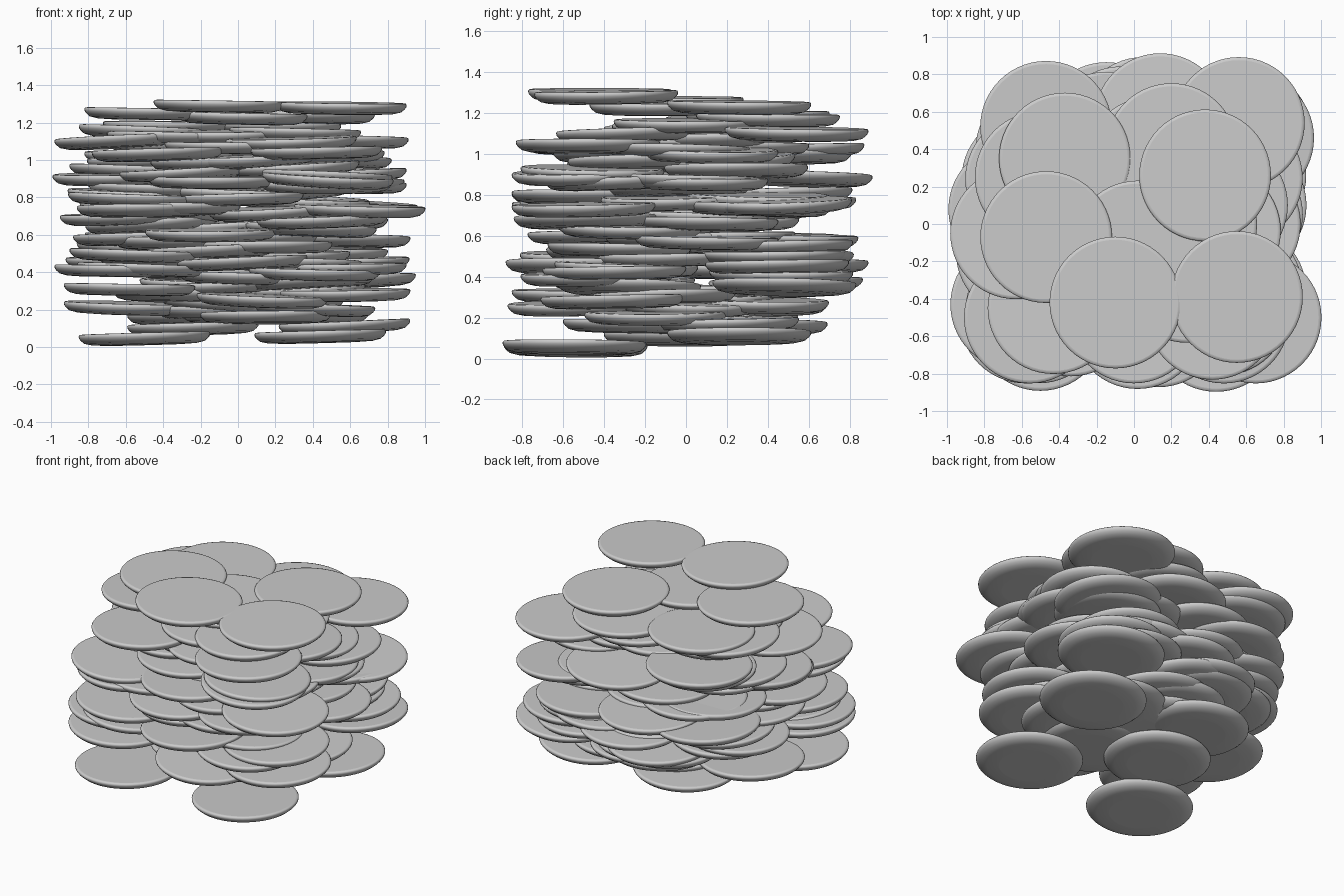
import bpy, bmesh, math, random

if "Cube" in bpy.data.objects:
    bpy.data.objects.remove(bpy.data.objects["Cube"])

random.seed(11)

# Disc half-profile (radius, height): shallow domed underside, thin rim, flat top
PROFILE = [(0.20, -0.036), (0.28, -0.032), (0.322, -0.022), (0.341, -0.006),
           (0.350, 0.006), (0.352, 0.018), (0.347, 0.025), (0.335, 0.027)]
SEGMENTS = 56


def make_disc_mesh():
    bm = bmesh.new()
    rings = []
    for r, z in PROFILE:
        rings.append([bm.verts.new((r * math.cos(2 * math.pi * i / SEGMENTS),
                                    r * math.sin(2 * math.pi * i / SEGMENTS), z))
                      for i in range(SEGMENTS)])
    for lower, upper in zip(rings, rings[1:]):
        for i in range(SEGMENTS):
            j = (i + 1) % SEGMENTS
            bm.faces.new((lower[i], lower[j], upper[j], upper[i]))
    bm.faces.new(rings[0][::-1])
    bm.faces.new(rings[-1])
    for f in bm.faces:
        f.smooth = len(f.verts) == 4
    mesh = bpy.data.meshes.new("disc")
    bm.to_mesh(mesh)
    bm.free()
    return mesh


disc_mesh = make_disc_mesh()


def add_disc(name, x, y, z, tilt_x, tilt_y):
    ob = bpy.data.objects.new(name, disc_mesh)
    ob.location = (x, y, z)
    ob.rotation_euler = (math.radians(tilt_x), math.radians(tilt_y), 0)
    bpy.context.collection.objects.link(ob)
    return ob


# Top discs, lying nearly flat
top_discs = [(-.10, -.42, 1.29), (.55, -.39, 1.28), (-.47, -.07, 1.25),
             (.38, .26, 1.23), (.02, -.12, 1.225), (.20, .40, 1.17),
             (.56, .54, 1.10), (-.37, .35, 1.18)]
# Discs visible around the outside of the pile
outer_discs = [(.61, .46, .75), (.45, .43, .50), (.60, .48, .35), (.57, .26, .11),
               (-.43, -.45, 1.03), (-.51, -.50, .73), (-.55, -.46, .49),
               (-.63, -.43, .41), (-.58, -.50, .31), (.42, -.48, 1.04),
               (.48, -.50, .89), (.65, -.50, .73), (.00, -.50, .79),
               (.02, -.53, .45), (.55, -.35, .42), (.57, -.36, .28),
               (.13, -.52, .25), (.14, .56, .88), (-.47, .52, 1.02),
               (-.64, .08, .90), (-.07, .49, .58), (-.57, .24, .46),
               (.05, .54, .46), (-.58, .08, .21), (-.24, .34, .16),
               (-.63, -.05, 1.10), (-.60, -.15, .69), (-.40, .48, .76),
               (.55, .05, .86), (.57, .10, .57), (.15, -.25, .16),
               (-.53, .0, .58), (-.56, -.05, .81), (-.50, .25, 1.15),
               (.45, .10, .66), (.35, .2, .17), (.47, .1, 1.0)]
# Discs touching the ground
base_discs = [(-.50, -.54, .047), (.44, -.545, .058), (-.24, -.05, .10)]

tilt = lambda a: random.uniform(-a, a)
for i, p in enumerate(top_discs):
    add_disc(f"top_disc_{i + 1}", *p, tilt(1), 0.8 + tilt(0.6))
for i, p in enumerate(outer_discs):
    add_disc(f"outer_disc_{i + 1}", *p, tilt(1.5), tilt(3))
for i, p in enumerate(base_discs):
    add_disc(f"base_disc_{i + 1}", *p, -0.5, -1.5)

# Inner discs filling the heap at even heights, alternating between quadrants
FILL = 84
for i in range(FILL):
    z = 0.17 + 0.97 * i / (FILL - 1)
    spread = 0.57 if 0.25 < z < 1.02 else 0.40
    sx, sy = ((1, 1), (-1, -1), (-1, 1), (1, -1))[i % 4]
    x = sx * random.uniform(-0.05, spread)
    y = sy * random.uniform(-0.05, spread * 0.9)
    add_disc(f"inner_disc_{i + 1}", x, y, z, tilt(2), tilt(3.5))
